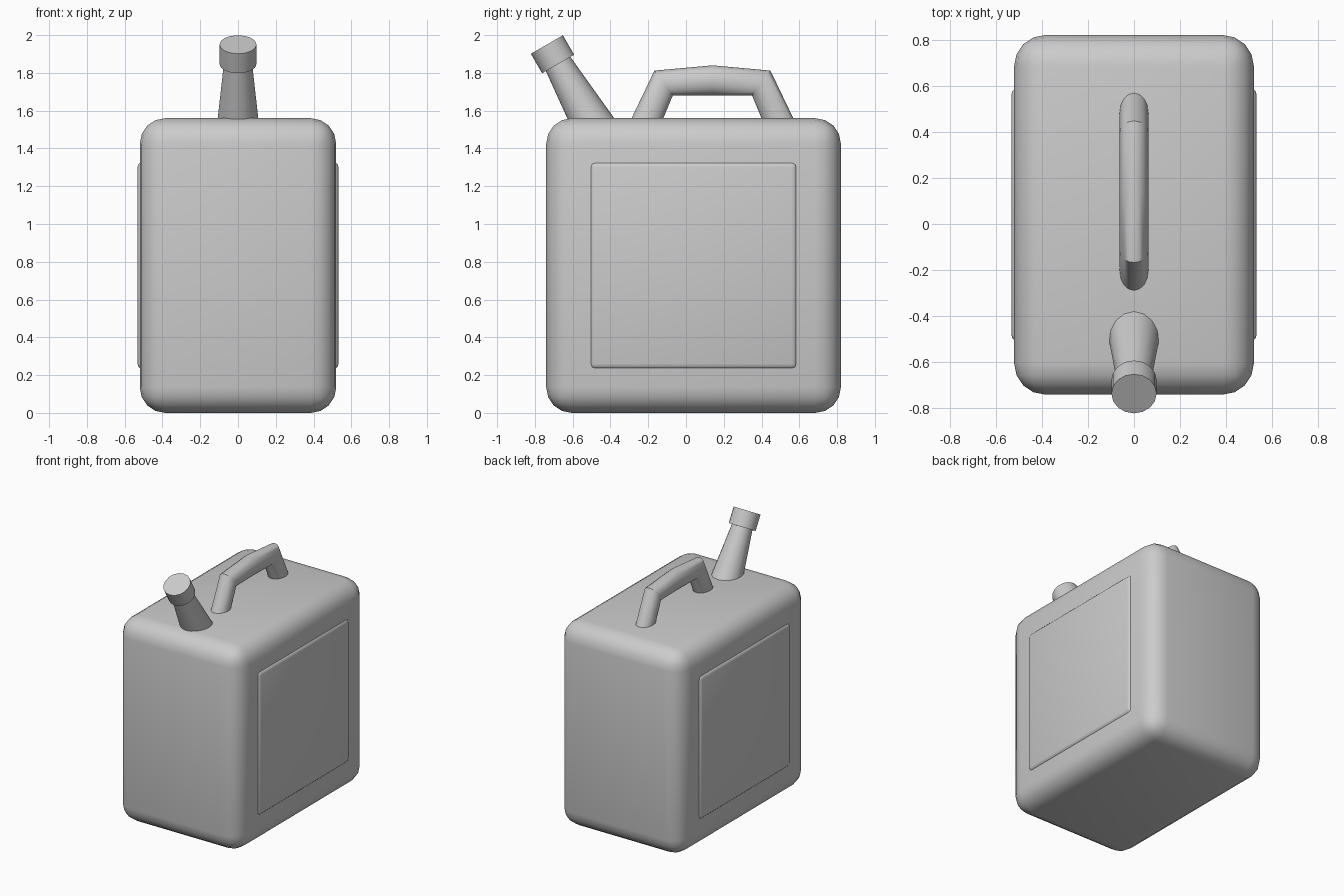
import bpy, bmesh, math
from mathutils import Vector

if "Cube" in bpy.data.objects:
    bpy.data.objects.remove(bpy.data.objects["Cube"])


def smooth(ob, angle=40):
    bpy.ops.object.select_all(action='DESELECT')
    ob.select_set(True)
    bpy.context.view_layer.objects.active = ob
    bpy.ops.object.shade_smooth_by_angle(angle=math.radians(angle))


def rounded_box(name, lo, hi, width, segments):
    lo, hi = Vector(lo), Vector(hi)
    bpy.ops.mesh.primitive_cube_add(size=1, location=(lo + hi) / 2)
    ob = bpy.context.object
    ob.name = name
    ob.scale = hi - lo
    bpy.ops.object.transform_apply(location=False, rotation=False, scale=True)
    bev = ob.modifiers.new("Bevel", 'BEVEL')
    bev.width = width
    bev.segments = segments
    bpy.ops.object.modifier_apply(modifier=bev.name)
    smooth(ob)
    return ob


def tube(name, rings, sides=16):
    """Skin a list of (centre, u, v) elliptical rings and close the ends."""
    bm = bmesh.new()
    loops = []
    for c, u, v in rings:
        loop = []
        for i in range(sides):
            a = math.tau * i / sides
            loop.append(bm.verts.new(c + u * math.cos(a) + v * math.sin(a)))
        loops.append(loop)
    for a, b in zip(loops, loops[1:]):
        for i in range(sides):
            j = (i + 1) % sides
            bm.faces.new((a[i], a[j], b[j], b[i]))
    bm.faces.new(loops[0])
    bm.faces.new(loops[-1])
    bmesh.ops.recalc_face_normals(bm, faces=bm.faces)
    me = bpy.data.meshes.new(name)
    bm.to_mesh(me)
    bm.free()
    ob = bpy.data.objects.new(name, me)
    bpy.context.collection.objects.link(ob)
    smooth(ob)
    return ob


# Can body
rounded_box("can_body", (-0.52, -0.74, 0), (0.52, 0.82, 1.56), 0.135, 4)

# Raised panels on both sides (one slab through the body)
rounded_box("side_panels", (-0.532, -0.51, 0.23), (0.532, 0.59, 1.33), 0.03, 3)

# Carrying handle: outer and inner (y, z) profile of one half, then mirrored
MID = 0.14
half = [((-0.317, 1.50), (-0.145, 1.50)),
        ((-0.167, 1.812), (-0.07, 1.68))]
profile = half + [((MID, 1.84), (MID, 1.68))]
profile += [tuple((2 * MID - y, z) for y, z in pair) for pair in reversed(half)]
rings = []
for outer, inner in profile:
    o, i = Vector((0, *outer)), Vector((0, *inner))
    rings.append(((o + i) / 2, Vector((0.062, 0, 0)), (o - i) / 2))
tube("handle", rings)

# Tilted spout and cap share one axis
TILT = math.radians(30)
axis = Vector((0, -math.sin(TILT), math.cos(TILT)))
side = Vector((0, math.cos(TILT), math.sin(TILT)))
neck = Vector((0, -0.677, 1.847))


def ring(t, r):
    return neck + axis * t, Vector((r, 0, 0)), side * r


tube("spout", [ring(-0.45, 0.119), ring(0.02, 0.073)])
tube("spout_cap", [ring(0, 0.098), ring(0.119, 0.098)])
